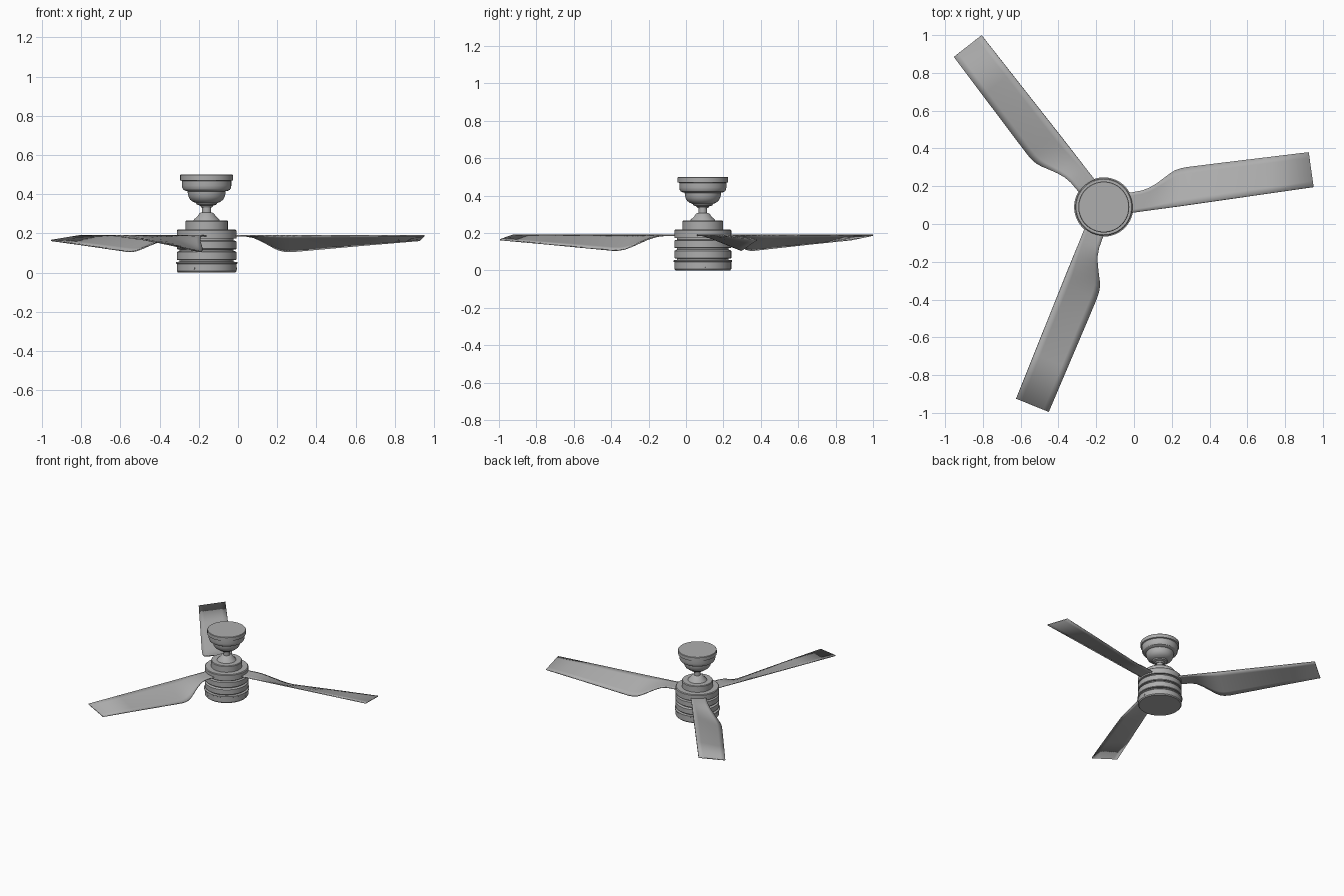
import bpy, bmesh, math
from mathutils import Matrix, Vector

cube = bpy.data.objects.get("Cube")
if cube:
    bpy.data.objects.remove(cube, do_unlink=True)

CENTER = Vector((-0.16, 0.09, 0.0))
BLADE_ANGLE = math.radians(8.1)
SCREW_ANGLE = math.radians(5)

metal = bpy.data.materials.new("brushed grey")
metal.use_nodes = True
GREY = (0.42, 0.42, 0.42, 1)
metal.diffuse_color = GREY
metal.node_tree.nodes["Principled BSDF"].inputs["Base Color"].default_value = GREY


def finish(name, bm, angle=30):
    """Turn a bmesh into a smooth-shaded object with sharp creases."""
    bmesh.ops.recalc_face_normals(bm, faces=bm.faces)
    mesh = bpy.data.meshes.new(name)
    bm.to_mesh(mesh)
    bm.free()
    mesh.materials.append(metal)
    obj = bpy.data.objects.new(name, mesh)
    bpy.context.collection.objects.link(obj)
    bpy.ops.object.select_all(action='DESELECT')
    obj.select_set(True)
    bpy.context.view_layer.objects.active = obj
    bpy.ops.object.shade_smooth_by_angle(angle=math.radians(angle))
    return obj


def lathe(name, profile, steps=64):
    """Spin a (radius, height) profile about the fan axis."""
    bm = bmesh.new()
    verts = [bm.verts.new((r, 0, z)) for r, z in profile]
    edges = [bm.edges.new(pair) for pair in zip(verts, verts[1:])]
    bmesh.ops.spin(bm, geom=verts + edges, cent=(0, 0, 0), axis=(0, 0, 1),
                   angle=math.tau, steps=steps, use_duplicate=False)
    bmesh.ops.remove_doubles(bm, verts=bm.verts, dist=0.0002)
    obj = finish(name, bm)
    obj.location = CENTER
    return obj


# Motor housing: stacked bands separated by grooves
R, GROOVE = 0.152, 0.138
housing = [(0, 0), (0.146, 0), (R, 0.007), (R, 0.044), (0.157, 0.047), (0.157, 0.054)]
for low, high in ((0.064, 0.107), (0.119, 0.162)):
    housing += [(GROOVE, low - 0.008), (GROOVE, low), (R - 0.003, low),
                (R, low + 0.003), (R, high - 0.003), (R - 0.003, high)]
housing += [(GROOVE, 0.164), (GROOVE, 0.173), (R, 0.173), (R, 0.214),
            (0.147, 0.219), (0, 0.219)]
lathe("motor_housing", housing)

# Upper collar, hanger cone and downrod
lathe("upper_collar", [(0, 0.215), (0.108, 0.215), (0.108, 0.262),
                       (0.104, 0.267), (0, 0.267)])
lathe("hanger_cone", [(0, 0.264), (0.068, 0.264), (0.064, 0.272), (0.048, 0.286),
                      (0.037, 0.302), (0.03, 0.306), (0, 0.306)], 32)
lathe("downrod", [(0, 0.29), (0.023, 0.29), (0.023, 0.35), (0, 0.35)], 32)

# Ceiling canopy: stepped rim above a rounded bell
lathe("ceiling_canopy", [
    (0, 0.333), (0.028, 0.333), (0.034, 0.342), (0.05, 0.347), (0.054, 0.355),
    (0.07, 0.361), (0.084, 0.372), (0.092, 0.386), (0.096, 0.402), (0.097, 0.415),
    (0.11, 0.418), (0.119, 0.423), (0.124, 0.432), (0.126, 0.444), (0.126, 0.468),
    (0.135, 0.471), (0.135, 0.497), (0.132, 0.5), (0, 0.5)])

# Blade stations: distance from axis, curved edge offset, curved edge height
STATIONS = [
    (0.10, 0.055, 0.187), (0.16, 0.056, 0.187), (0.21, 0.058, 0.187),
    (0.25, 0.066, 0.180), (0.29, 0.082, 0.164), (0.33, 0.103, 0.144),
    (0.37, 0.125, 0.124), (0.40, 0.138, 0.113), (0.43, 0.144, 0.108),
    (0.465, 0.146, 0.108), (0.60, 0.144, 0.120), (0.86, 0.139, 0.143),
    (1.115, 0.134, 0.164)]
STRAIGHT = Vector((0, -0.052, 0.188))
ACROSS = 6


def make_blade(name, angle):
    bm = bmesh.new()
    rows = []
    for dist, offset, height in STATIONS:
        curved = Vector((dist, offset, height))
        straight = STRAIGHT + Vector((dist, 0, 0))
        rows.append([bm.verts.new(straight.lerp(curved, i / ACROSS))
                     for i in range(ACROSS + 1)])
    for a, b in zip(rows, rows[1:]):
        for i in range(ACROSS):
            bm.faces.new((a[i], b[i], b[i + 1], a[i + 1]))
    blade = finish(name, bm, 40)
    blade.location = CENTER
    blade.rotation_euler.z = angle
    thick = blade.modifiers.new("thickness", 'SOLIDIFY')
    thick.thickness = 0.007
    thick.offset = 0


def make_screw(name, angle):
    bm = bmesh.new()
    place = (Matrix.Rotation(angle, 4, 'Z') @ Matrix.Translation((R, 0, 0.022))
             @ Matrix.Rotation(math.pi / 2, 4, 'Y'))
    bmesh.ops.create_cone(bm, cap_ends=True, segments=16, radius1=0.006,
                          radius2=0.005, depth=0.006, matrix=place)
    finish(name, bm).location = CENTER


# Three blades and three housing screws around the axis
for n in range(3):
    turn = n * math.tau / 3
    make_blade(f"blade_{n + 1}", BLADE_ANGLE + turn)
    make_screw(f"housing_screw_{n + 1}", SCREW_ANGLE + turn)
